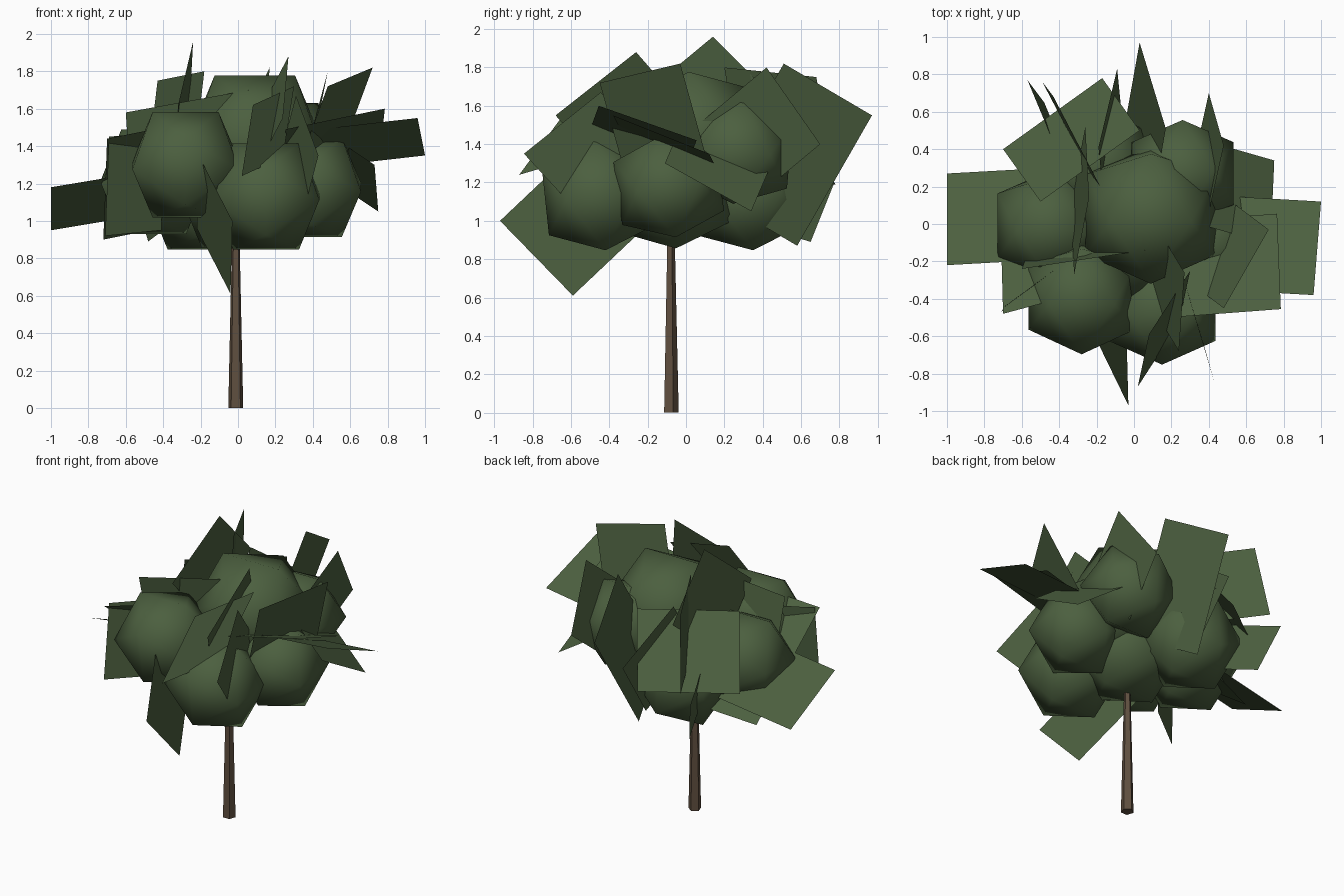
import bpy, bmesh, math
from mathutils import Vector, Matrix

def material(name, rgb):
    m = bpy.data.materials.new(name)
    m.diffuse_color = (*rgb, 1)
    return m

LEAF = material("leaf green", (0.072, 0.116, 0.05))
BARK = material("bark brown", (0.115, 0.078, 0.05))

def finish(name, bm, mat, smooth=False):
    me = bpy.data.meshes.new(name)
    bm.to_mesh(me)
    bm.free()
    me.materials.append(mat)
    for p in me.polygons:
        p.use_smooth = smooth
    ob = bpy.data.objects.new(name, me)
    bpy.context.collection.objects.link(ob)
    return ob

# Trunk: slim five-sided taper
bm = bmesh.new()
bmesh.ops.create_cone(bm, segments=5, radius1=0.042, radius2=0.018, depth=1.05,
                      cap_ends=True,
                      matrix=Matrix.Translation((-0.012, -0.08, 0.525)))
finish("trunk", bm, BARK)

# Foliage clumps: smooth-shaded icosahedra with an edge along x on top
PHI = (1 + math.sqrt(5)) / 2

def clump(name, centre, r, tilt):
    bm = bmesh.new()
    rot = Matrix.Rotation(math.radians(tilt), 3, 'X')
    for a in (-1, 1):
        for b in (-PHI, PHI):
            for co in ((a, 0, b), (0, b, a), (b, a, 0)):
                bm.verts.new(rot @ (Vector(co).normalized() * r) + Vector(centre))
    bmesh.ops.convex_hull(bm, input=bm.verts[:])
    bmesh.ops.recalc_face_normals(bm, faces=bm.faces[:])
    finish(name, bm, LEAF, True)

clump("clump_front_left", (-0.28, -0.39, 1.30), 0.335, 8)
clump("clump_front_right", (0.15, -0.45, 1.13), 0.335, 6)
clump("clump_right", (0.39, -0.09, 1.18), 0.315, 8)
clump("clump_top", (0.09, 0.05, 1.43), 0.41, 6)
clump("clump_back_right", (0.26, 0.27, 1.36), 0.32, -5)
clump("clump_left", (-0.45, -0.01, 1.21), 0.33, 5)
clump("clump_back", (-0.20, 0.32, 1.13), 0.335, 6)
clump("clump_centre", (0.0, -0.08, 1.17), 0.37, 5)

# Leaf cards: flat rectangles given by a corner and two edge directions
def cards(name, rows):
    for i, (c, u, v) in enumerate(rows):
        c, u, v = Vector(c), Vector(u), Vector(v)
        bm = bmesh.new()
        f = bm.faces.new([bm.verts.new(p) for p in (c, c + u, c + u + v, c + v)])
        f.normal_update()
        # face outward from the crown
        if f.normal.dot(f.calc_center_median() - Vector((0, -0.05, 1.2))) < 0:
            f.normal_flip()
        finish(f"{name}_{i + 1}", bm, LEAF)

cards("side_leaf", [
    ((-1.0, -0.22, 1.18), (0, 0.49, -0.23), (0.54, 0.03, 0.09)),
    ((1.0, 0.12, 1.35), (-0.04, -0.50, 0.20), (-0.53, 0.03, -0.06)),
    ((0.785, -0.455, 1.60), (-0.02, 0.51, -0.18), (-0.53, -0.04, -0.11)),
    ((0.72, -0.03, 1.82), (-0.24, -0.42, -0.10), (-0.20, 0.15, -0.54)),
    ((0.75, 0.34, 1.05), (-0.02, -0.45, 0.25), (-0.42, 0.12, 0.28)),
    ((-0.71, -0.47, 0.92), (0.02, 0.03, 0.53), (0.30, 0.22, 0.03)),
    ((-0.72, 0.25, 0.90), (0.02, -0.73, 0.54), (0.30, 0.08, 0.06)),
    ((-0.60, -0.24, 1.58), (0.66, 0.10, 0.12), (0.03, 0.08, -0.45)),
])
cards("front_leaf", [
    ((-0.03, -0.97, 1.0), (-0.01, 0.38, -0.39), (-0.18, 0.37, 0.35)),
    ((0.27, -0.26, 1.88), (-0.03, -0.42, -0.33), (-0.20, 0.33, -0.38)),
    ((0.43, -0.845, 1.35), (-0.12, 0.40, 0.32), (-0.10, 0.35, -0.38)),
    ((0.02, -0.87, 1.24), (0.22, 0.34, 0.10), (0.06, 0.28, 0.38)),
])
cards("back_leaf", [
    ((0.03, 0.97, 1.55), (0.14, -0.46, 0.27), (-0.07, -0.39, -0.68)),
    ((-0.24, 0.14, 1.96), (-0.02, 0.38, -0.38), (-0.08, -0.41, -0.34)),
    ((-0.70, 0.40, 1.17), (0.53, 0.38, 0.02), (0.20, -0.28, 0.42)),
    ((-0.57, 0.77, 1.19), (0.20, -0.48, 0.15), (0.09, -0.12, -0.30)),
    ((-0.49, 0.76, 1.25), (0.25, -0.48, 0.05), (0.06, -0.08, 0.50)),
    ((0.48, 0.42, 1.80), (-0.08, 0.28, -0.40), (-0.08, -0.36, -0.30)),
    ((-0.09, 0.83, 1.35), (-0.10, -0.42, 0.30), (0.03, -0.30, -0.42)),
])
